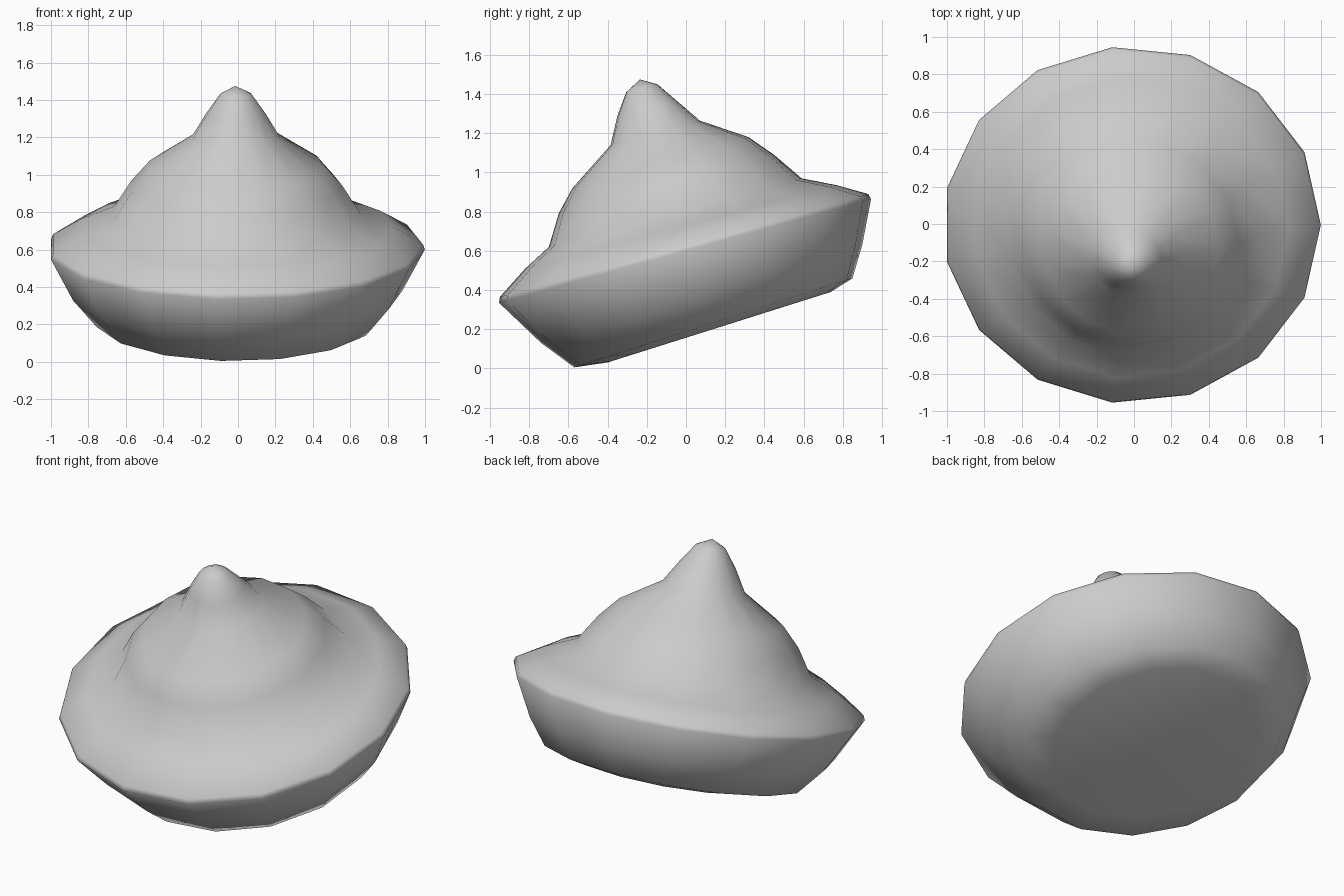
import bpy, bmesh, math

if "Cube" in bpy.data.objects:
    bpy.data.objects.remove(bpy.data.objects["Cube"])

SIDES = 15
# tilted rings, bottom to top: front (y, z), back (y, z), half width in x
RINGS = [
    ((-0.40, 0.03), (0.74, 0.39), 0.60),     # underside
    ((-0.57, 0.005), (0.85, 0.46), 0.76),    # base edge
    ((-0.74, 0.13), (0.90, 0.63), 0.89),     # lower wall
    ((-0.955, 0.335), (0.945, 0.865), 1.01), # rim, lower edge
    ((-0.95, 0.365), (0.93, 0.89), 1.00),    # rim, upper edge
    ((-0.82, 0.51), (0.77, 0.935), 0.84),    # brim
    ((-0.70, 0.62), (0.59, 0.97), 0.665),    # foot of the dome
    ((-0.65, 0.79), (0.45, 1.09), 0.57),     # dome
    ((-0.58, 0.92), (0.32, 1.18), 0.47),     # shoulder
    ((-0.385, 1.14), (0.07, 1.265), 0.235),  # foot of the tip
    ((-0.35, 1.29), (-0.04, 1.36), 0.16),
    ((-0.305, 1.41), (-0.145, 1.45), 0.085),
]
TIP = (-0.015, -0.235, 1.475)

bm = bmesh.new()
loops = []
for (fy, fz), (by, bz), rx in RINGS:
    loop = []
    for i in range(SIDES):
        a = 2 * math.pi * i / SIDES
        s = math.sin(a) / math.sin(math.radians(96))
        loop.append(bm.verts.new((rx * math.cos(a) - 0.011,
                                  (fy + by) / 2 + s * (by - fy) / 2,
                                  (fz + bz) / 2 + s * (bz - fz) / 2)))
    loops.append(loop)

# walls between neighbouring rings
for low, high in zip(loops, loops[1:]):
    for i in range(SIDES):
        j = (i + 1) % SIDES
        bm.faces.new((low[i], low[j], high[j], high[i]))

# flat underside and pointed tip
bm.faces.new(list(reversed(loops[0])))
tip = bm.verts.new(TIP)
for i in range(SIDES):
    bm.faces.new((loops[-1][i], loops[-1][(i + 1) % SIDES], tip))

for f in bm.faces:
    f.smooth = True
bmesh.ops.recalc_face_normals(bm, faces=bm.faces)
mesh = bpy.data.meshes.new("tilted_shell")
bm.to_mesh(mesh)
bm.free()

grey = bpy.data.materials.new("light grey")
grey.diffuse_color = (0.6, 0.6, 0.6, 1)
grey.use_nodes = True
grey.node_tree.nodes["Principled BSDF"].inputs["Base Color"].default_value = grey.diffuse_color
mesh.materials.append(grey)
shell = bpy.data.objects.new("tilted_shell", mesh)
bpy.context.collection.objects.link(shell)
